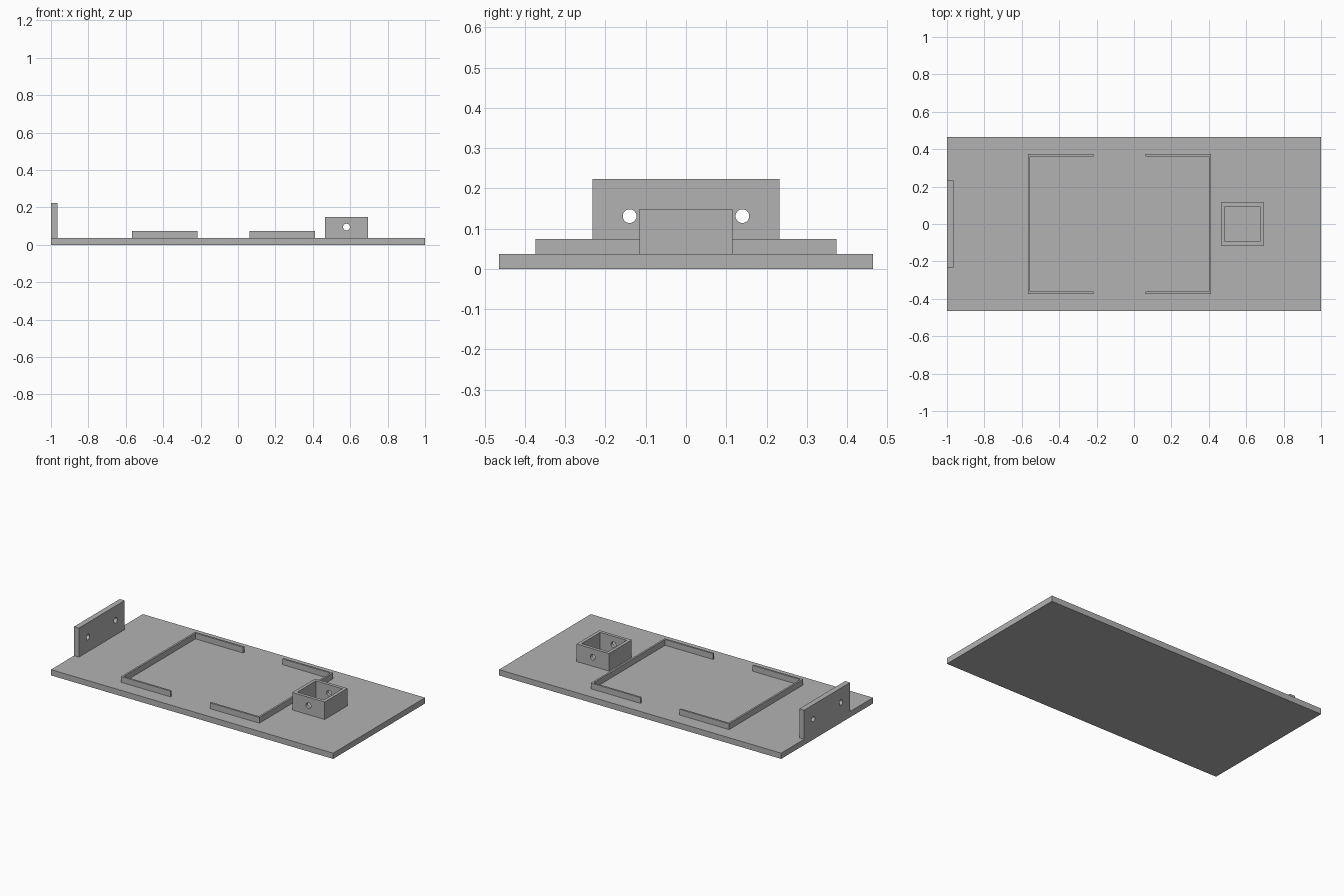
import bpy
import bmesh
import math
from mathutils import Matrix, Vector

if "Cube" in bpy.data.objects:
    bpy.data.objects.remove(bpy.data.objects["Cube"])

grey = bpy.data.materials.new("plain grey")
grey.use_nodes = True
grey.diffuse_color = (0.448, 0.448, 0.448, 1)
grey.node_tree.nodes["Principled BSDF"].inputs["Base Color"].default_value = grey.diffuse_color

BASE_TOP = 0.037


def finish(name, bm):
    bmesh.ops.recalc_face_normals(bm, faces=bm.faces)
    mesh = bpy.data.meshes.new(name)
    bm.to_mesh(mesh)
    bm.free()
    mesh.materials.append(grey)
    obj = bpy.data.objects.new(name, mesh)
    bpy.context.collection.objects.link(obj)
    return obj


def prism(name, outline, z0, z1):
    """Extrude a flat outline upward."""
    bm = bmesh.new()
    face = bm.faces.new([bm.verts.new((x, y, z0)) for x, y in outline])
    top = bmesh.ops.extrude_face_region(bm, geom=[face])["geom"]
    verts = [v for v in top if isinstance(v, bmesh.types.BMVert)]
    bmesh.ops.translate(bm, verts=verts, vec=(0, 0, z1 - z0))
    return finish(name, bm)


def box(name, x0, x1, half_y, z0, z1):
    return prism(name, [(x0, -half_y), (x1, -half_y), (x1, half_y), (x0, half_y)], z0, z1)


def rod(name, centre, radius, length, axis):
    bm = bmesh.new()
    turn = Matrix.Rotation(math.pi / 2, 4, "Y" if axis == "X" else "X")
    bmesh.ops.create_cone(bm, cap_ends=True, segments=32, radius1=radius, radius2=radius,
                          depth=length, matrix=Matrix.Translation(Vector(centre)) @ turn)
    return finish(name, bm)


def cut(obj, cutter):
    """Subtract a hidden helper from a part."""
    mod = obj.modifiers.new("cut", "BOOLEAN")
    mod.operation = "DIFFERENCE"
    mod.solver = "EXACT"
    mod.object = cutter
    cutter.hide_render = True
    cutter.hide_viewport = True
    cutter.display_type = "WIRE"


# Base plate
box("base_plate", -1, 1, 0.465, 0, BASE_TOP)

# Upright end wall with two holes
wall = box("end_wall", -1, -0.965, 0.232, BASE_TOP, 0.223)
for side, y in (("left", 0.14), ("right", -0.14)):
    cut(wall, rod(f"wall_hole_cutter_{side}", (-0.98, y, 0.131), 0.017, 0.2, "X"))

# Two facing C-shaped retaining rims
half, thick = 0.374, 0.012
for name, outer, tip in (("right_rim", -0.567, -0.217), ("left_rim", 0.413, 0.062)):
    inner = outer + math.copysign(thick, tip - outer)
    arm = [(outer, half), (tip, half), (tip, half - thick), (inner, half - thick)]
    prism(name, arm + [(x, -y) for x, y in reversed(arm)], BASE_TOP, 0.074)

# Square open socket with a cross hole
socket = box("socket", 0.465, 0.695, 0.115, BASE_TOP, 0.149)
cut(socket, box("socket_cavity_cutter", 0.486, 0.674, 0.094, 0, 0.2))
cut(socket, rod("socket_hole_cutter", (0.58, 0, 0.095), 0.018, 0.4, "Y"))
